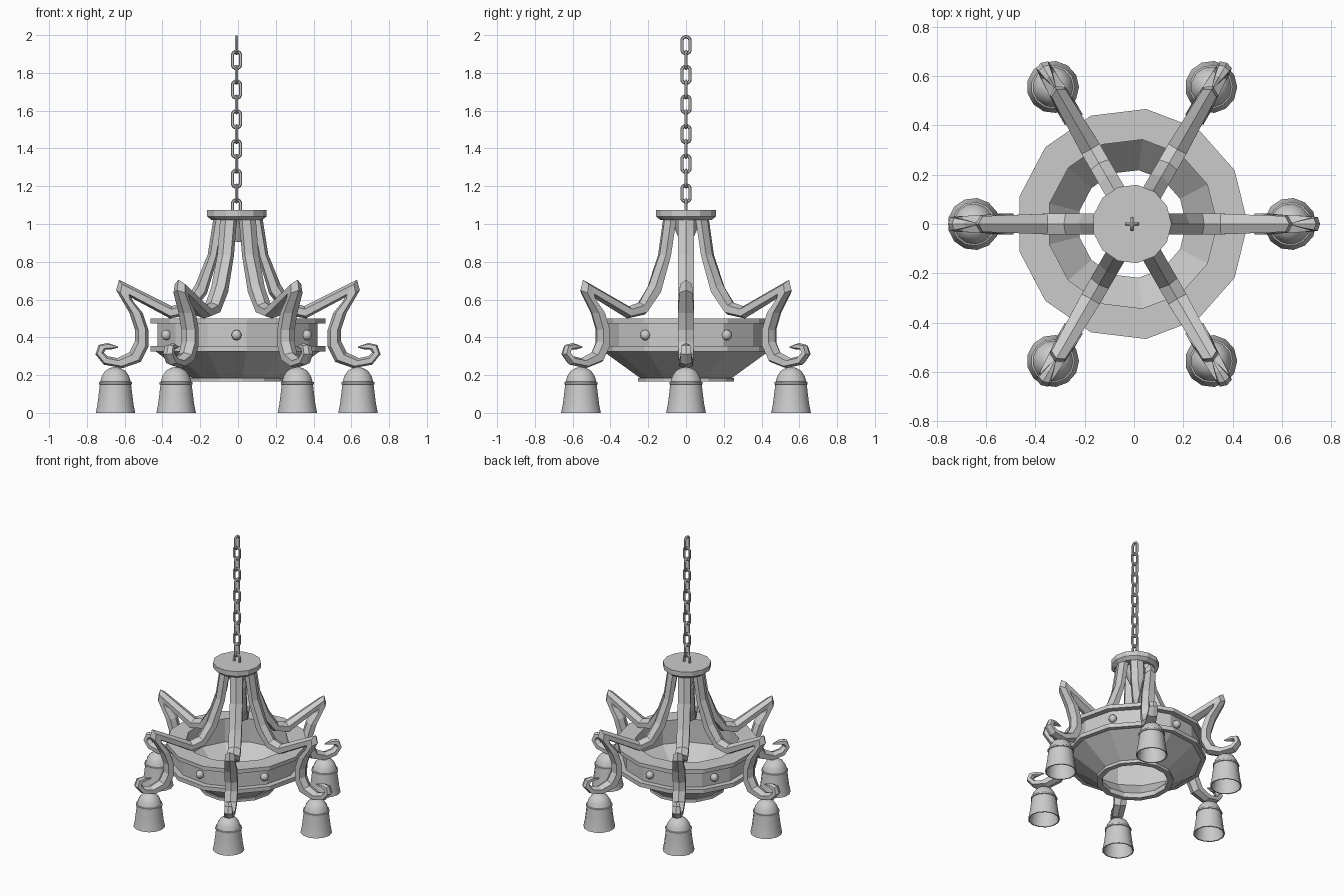
import bpy
import bmesh
from math import cos, sin, pi, radians
from mathutils import Vector, Matrix

cube = bpy.data.objects.get("Cube")
if cube:
    bpy.data.objects.remove(cube, do_unlink=True)

metal = bpy.data.materials.new("grey metal")
metal.use_nodes = True
grey = (0.6, 0.6, 0.6, 1)
metal.diffuse_color = grey
metal.node_tree.nodes["Principled BSDF"].inputs["Base Color"].default_value = grey

SIDES = 13
CENTRE = -0.008


def finish(name, bm, smooth=False):
    """Turn a bmesh into a named object."""
    bmesh.ops.remove_doubles(bm, verts=bm.verts, dist=0.0002)
    bmesh.ops.recalc_face_normals(bm, faces=bm.faces)
    mesh = bpy.data.meshes.new(name)
    bm.to_mesh(mesh)
    bm.free()
    mesh.materials.append(metal)
    obj = bpy.data.objects.new(name, mesh)
    bpy.context.collection.objects.link(obj)
    if smooth:
        bpy.ops.object.select_all(action="DESELECT")
        obj.select_set(True)
        bpy.context.view_layer.objects.active = obj
        bpy.ops.object.shade_smooth_by_angle(angle=radians(35))
    return obj


def loft(rings, closed):
    """Skin a row of point rings; cap both ends when the row is open."""
    bm = bmesh.new()
    rows = [[bm.verts.new(p) for p in ring] for ring in rings]
    pairs = list(zip(rows, rows[1:]))
    if closed:
        pairs.append((rows[-1], rows[0]))
    else:
        bm.faces.new(rows[0])
        bm.faces.new(rows[-1])
    for a, b in pairs:
        n = len(a)
        for i in range(n):
            j = (i + 1) % n
            bm.faces.new((a[i], a[j], b[j], b[i]))
    return bm


def lathe(name, profile, x=CENTRE, y=0.0, smooth=False):
    """Revolve a closed (radius, height) profile."""
    rings = []
    for k in range(SIDES):
        t = 2 * pi * k / SIDES
        rings.append([(x + r * cos(t), y + r * sin(t), z) for r, z in profile])
    bm = loft(rings, True)
    bmesh.ops.dissolve_degenerate(bm, edges=bm.edges, dist=0.0002)
    return finish(name, bm, smooth)


# Open bowl with two rims and a foot
lathe("ring_bowl", [
    (.47, .5), (.47, .472), (.43, .472), (.43, .355), (.47, .355), (.47, .325),
    (.44, .325), (.245, .185), (.257, .185), (.257, .165), (.22, .165),
    (.22, .2), (.345, .33), (.345, .5)])

# Ceiling disc with a tapered hub below
lathe("top_disc", [(.001, 1.075), (.16, 1.075), (.16, 1.04), (.135, 1.02), (.001, 1.02)])
lathe("hub", [(.001, 1.03), (.085, 1.03), (.03, .905), (.001, .905)])

# Arm outline: ridge point, opposite point, half width
ARM = [
    (.13, 1.03, .07, 1.03, .042),
    (.16, .84, .105, .83, .042),
    (.225, .68, .165, .63, .042),
    (.285, .585, .255, .52, .042),
    (.35, .565, .36, .5, .042),
    (.63, .705, .565, .61, .032),
    (.645, .65, .555, .59, .035),
    (.575, .53, .505, .53, .042),
    (.545, .44, .475, .44, .042),
    (.545, .38, .475, .35, .042),
    (.575, .32, .515, .27, .04),
    (.64, .29, .61, .237, .036),
    (.69, .3, .71, .255, .032),
    (.71, .32, .755, .31, .028),
    (.7, .335, .738, .36, .024),
    (.675, .335, .69, .37, .016),
    (.635, .345, .635, .352, .003),
]


def arm_ring(a, b, c, d, w):
    top, low = Vector((a, 0, b)), Vector((c, 0, d))
    side = Vector((0, w, 0))
    hi, lo = top.lerp(low, 0.25), top.lerp(low, 0.8)
    return [top, hi + side, lo + side, low, lo - side, hi - side]


BELL = [
    (.001, .243), (.028, .238), (.055, .222), (.073, .195), (.082, .165),
    (.089, .163), (.089, .152), (.084, .15), (.09, .1), (.097, .045), (.106, 0),
    (.098, 0), (.088, .06), (.076, .15), (.06, .2), (.001, .225)]

# Six arms, each with a bell shade; studs sit between them
for k in range(6):
    t = k * pi / 3
    turn = Matrix.Rotation(t, 4, "Z")
    bm = loft([arm_ring(*row) for row in ARM], False)
    bm.transform(turn)
    finish(f"arm_{k + 1}", bm)
    lathe(f"bell_shade_{k + 1}", BELL,
          CENTRE + .642 * cos(t), .642 * sin(t), True)
    s = t + pi / 6
    bm = bmesh.new()
    bmesh.ops.create_uvsphere(
        bm, u_segments=10, v_segments=6, radius=.028,
        matrix=Matrix.Translation((CENTRE + .43 * cos(s), .43 * sin(s), .412)))
    finish(f"stud_{k + 1}", bm, True)


# Chain of alternating oval links
def link_path():
    """Centre line of one link as (point, outward direction)."""
    for i in range(12):
        t = 2 * pi * (i + .5) / 12
        out = Vector((0, cos(t), sin(t)))
        lift = .023 if sin(t) > 0 else -.023
        yield out * .022 + Vector((0, 0, lift)), out


for n in range(12):
    rings = []
    for point, out in link_path():
        across = Vector((1, 0, 0))
        rings.append([point + (out * cos(q * pi / 3) + across * sin(q * pi / 3)) * .009
                      for q in range(6)])
    bm = loft(rings, True)
    bm.transform(Matrix.Translation((CENTRE, 0, 1.947 - .0785 * n))
                 @ Matrix.Rotation(n % 2 * pi / 2, 4, "Z"))
    finish(f"chain_link_{n + 1}", bm)
